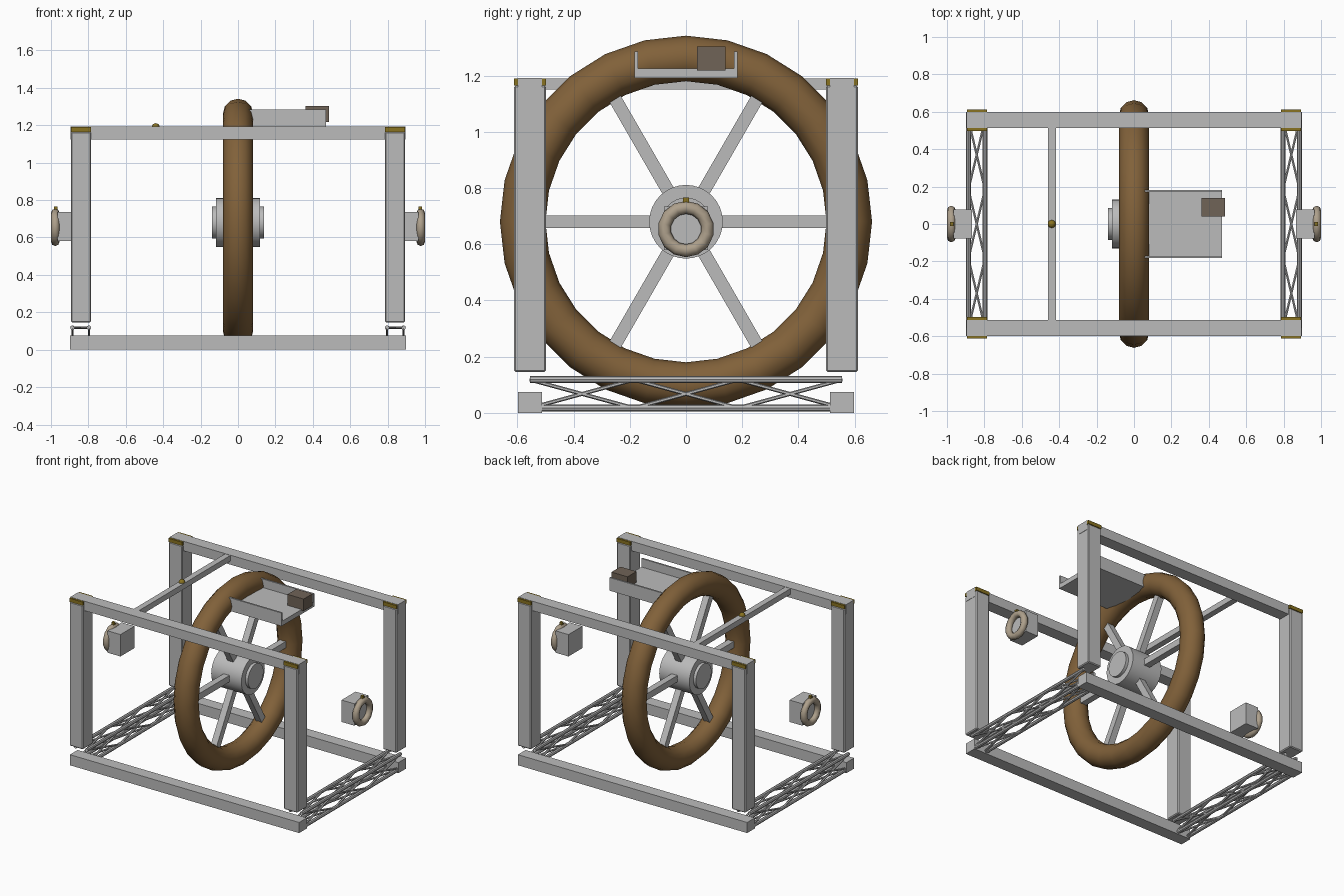
import bpy
from math import pi, cos, sin, radians
from mathutils import Vector

if "Cube" in bpy.data.objects:
    bpy.data.objects.remove(bpy.data.objects["Cube"])


def material(name, rgb):
    m = bpy.data.materials.new(name)
    m.use_nodes = True
    m.diffuse_color = (*rgb, 1)
    m.node_tree.nodes["Principled BSDF"].inputs["Base Color"].default_value = (*rgb, 1)
    return m


GREY = material("light grey", (0.5, 0.5, 0.5))
BROWN = material("wheel brown", (0.22, 0.12, 0.042))
GOLD = material("dark gold", (0.25, 0.17, 0.015))
TAUPE = material("box taupe", (0.16, 0.125, 0.095))
BEIGE = material("ring beige", (0.42, 0.35, 0.26))


def finish(name, mat, smooth=False):
    o = bpy.context.object
    o.name = name
    o.data.materials.append(mat)
    if smooth:
        bpy.ops.object.shade_smooth_by_angle(angle=radians(40))
    return o


def box(name, x, y, z, mat=GREY, bevel=0):
    """Box from its (low, high) range on each axis."""
    spans = (x, y, z)
    bpy.ops.mesh.primitive_cube_add(size=1, location=[sum(s) / 2 for s in spans])
    o = finish(name, mat)
    o.scale = [abs(s[1] - s[0]) for s in spans]
    bpy.ops.object.transform_apply(location=False, rotation=False, scale=True)
    if bevel:
        b = o.modifiers.new("bevel", "BEVEL")
        b.width = bevel
        b.segments = 1
    return o


def rod(name, a, b, radius, sides=8, mat=GREY):
    a, b = Vector(a), Vector(b)
    d = b - a
    bpy.ops.mesh.primitive_cylinder_add(vertices=sides, radius=radius, depth=d.length,
                                        location=(a + b) / 2,
                                        rotation=d.to_track_quat("Z", "Y").to_euler())
    return finish(name, mat, sides > 6)


def torus(name, loc, major, minor, n, m, mat):
    bpy.ops.mesh.primitive_torus_add(location=loc, rotation=(0, pi / 2, 0), major_radius=major,
                                     minor_radius=minor, major_segments=n, minor_segments=m)
    o = finish(name, mat)
    bpy.ops.object.shade_smooth()
    return o


# Frame: long rails, corner posts and gold post caps
for sy, depth in ((-1, "front"), (1, "back")):
    rail_y = sorted((sy * 0.512, sy * 0.598))
    post_y = sorted((sy * 0.498, sy * 0.612))
    box(depth + "_bottom_rail", (-0.898, 0.898), rail_y, (0, 0.075))
    box(depth + "_top_rail", (-0.895, 0.895), rail_y, (1.125, 1.192))
    for sx, side in ((-1, "right"), (1, "left")):
        post_x = sorted((sx * 0.786, sx * 0.893))
        box(f"{depth}_{side}_post", post_x, post_y, (0.145, 1.165), bevel=0.006)
        box(f"{depth}_{side}_post_cap", post_x, post_y, (1.165, 1.19), GOLD)

# Lattice trusses between the bottom rails
CELLS, HALF = 3, 0.555
for sx, side in ((-1, "right"), (1, "left")):
    corners = [(sx * 0.885, 0.017), (sx * 0.885, 0.118), (sx * 0.797, 0.118), (sx * 0.797, 0.017)]
    for i, (x, z) in enumerate(corners):
        x2, z2 = corners[(i + 1) % 4]
        rod(side + "_truss_chord", (x, -HALF, z), (x, HALF, z), 0.0125)
        for c in range(CELLS):
            y0 = -HALF + 2 * HALF * c / CELLS
            y1 = y0 + 2 * HALF / CELLS
            rod(side + "_truss_brace", (x, y0, z), (x2, y1, z2), 0.007, 6)
            rod(side + "_truss_brace", (x, y1, z), (x2, y0, z2), 0.007, 6)

# Top crossbar with its gold bead
box("crossbar", (-0.46, -0.418), (-0.515, 0.515), (1.15, 1.19))
bpy.ops.mesh.primitive_uv_sphere_add(segments=12, ring_count=8, radius=0.021,
                                     location=(-0.44, 0, 1.19))
finish("crossbar_bead", GOLD, True)

# Wheel: rim, spokes and stepped hub
CZ = 0.68
torus("wheel_rim", (0, 0, CZ), 0.581, 0.081, 28, 12, BROWN)
for i in range(6):
    a = i * pi / 3
    o = box("wheel_spoke", (-0.023, 0.023), (-0.023, 0.023), (-0.21, 0.21))
    o.location = (0, 0.32 * cos(a), CZ + 0.32 * sin(a))
    o.rotation_euler = (a - pi / 2, 0, 0)
rod("wheel_hub", (-0.118, 0, CZ), (0.118, 0, CZ), 0.131, 32)
rod("hub_cap", (-0.139, 0, CZ), (0.139, 0, CZ), 0.086, 32)

# Tray resting against the top of the wheel, with its small box
box("tray_floor", (0.02, 0.47), (-0.183, 0.183), (1.192, 1.225))
for sy in (-1, 1):
    box("tray_lip", (0.04, 0.47), sorted((sy * 0.171, sy * 0.183)), (1.192, 1.285))
box("tray_box", (0.36, 0.486), (0.04, 0.14), (1.218, 1.303), TAUPE)

# Side blocks, each with a ring and a gold pin
for sx, side in ((-1, "right"), (1, "left")):
    box(side + "_block", sorted((sx * 0.866, sx * 0.966)), (-0.078, 0.078), (0.58, 0.735))
    torus(side + "_ring", (sx * 0.977, 0, 0.654), 0.077, 0.023, 14, 8, BEIGE)
    box(side + "_ring_pin", sorted((sx * 0.965, sx * 0.985)), (-0.01, 0.01), (0.745, 0.766), GOLD)
